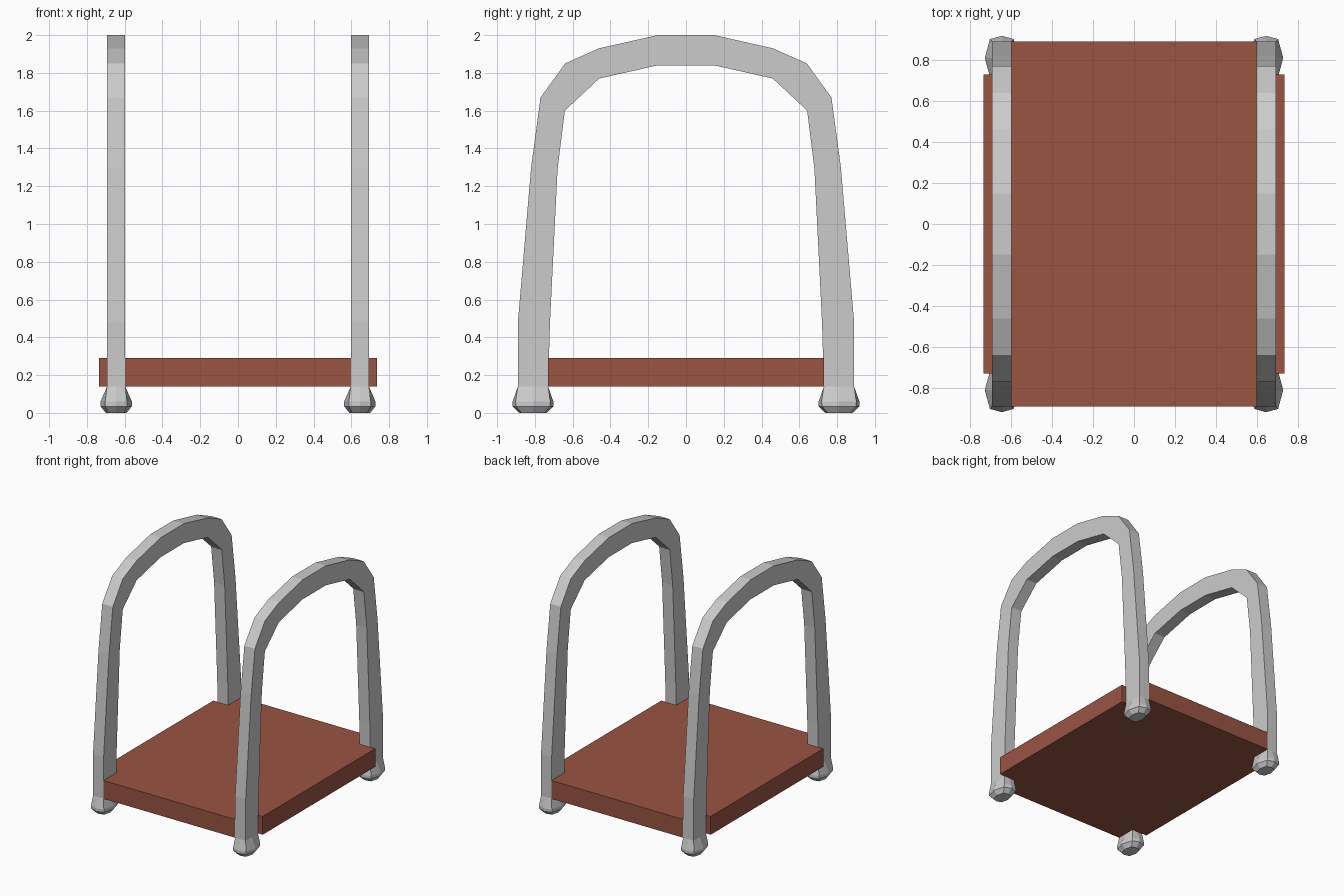
import bpy, bmesh

if "Cube" in bpy.data.objects:
    bpy.data.objects.remove(bpy.data.objects["Cube"])

X = 0.645      # centre line of each side frame
HALF = 0.048   # half thickness of the tube in x


def finish(bm, name, mat=None):
    bmesh.ops.recalc_face_normals(bm, faces=bm.faces)
    me = bpy.data.meshes.new(name)
    bm.to_mesh(me)
    bm.free()
    ob = bpy.data.objects.new(name, me)
    bpy.context.collection.objects.link(ob)
    if mat:
        me.materials.append(mat)
    return ob


def loft(name, rings, mat=None):
    """Skin a list of equal-length closed rings and cap both ends."""
    bm = bmesh.new()
    vs = [[bm.verts.new(p) for p in r] for r in rings]
    n = len(vs[0])
    for a, b in zip(vs, vs[1:]):
        for i in range(n):
            j = (i + 1) % n
            bm.faces.new((a[i], a[j], b[j], b[i]))
    bm.faces.new(vs[0])
    bm.faces.new(vs[-1])
    return finish(bm, name, mat)


# Arch half profile: outer (y, z) and inner (y, z) at each section
HALF_ARCH = [
    ((0.89, 0.14), (0.73, 0.14)),
    ((0.89, 0.48), (0.72, 0.48)),
    ((0.82, 1.30), (0.68, 1.29)),
    ((0.77, 1.67), (0.64, 1.60)),
    ((0.64, 1.85), (0.64, 1.60)),
    ((0.46, 1.93), (0.46, 1.77)),
    ((0.15, 2.00), (0.15, 1.84)),
]
# the two sections at the shoulder share an inner corner, nudged apart slightly
HALF_ARCH[3] = ((0.77, 1.67), (0.642, 1.595))
HALF_ARCH[4] = ((0.64, 1.85), (0.638, 1.603))
ARCH = HALF_ARCH + [((-o[0], o[1]), (-i[0], i[1])) for o, i in reversed(HALF_ARCH)]

# Foot rings: z, half corner x/y, half middle x/y
FOOT = [
    (0.00, 0.040, 0.060, 0.055, 0.072),
    (0.035, 0.058, 0.090, 0.083, 0.108),
    (0.06, 0.058, 0.092, 0.083, 0.108),
    (0.14, HALF, 0.08, HALF, 0.08),
]

for sx, side in ((-1, "left"), (1, "right")):
    # Side arch
    cx = sx * X
    loft(side + "_arch", [
        [(cx - HALF, *o), (cx + HALF, *o), (cx + HALF, *i), (cx - HALF, *i)]
        for o, i in ARCH])
    # Feet flaring out under both legs
    for sy, end in ((-1, "front"), (1, "back")):
        cy = sy * 0.81
        rings = []
        for z, a, b, mx, my in FOOT:
            ring = [(a, b), (0, my), (-a, b), (-mx, 0),
                    (-a, -b), (0, -my), (a, -b), (mx, 0)]
            rings.append([(cx + x, cy + y, z) for x, y in ring])
        loft(f"{end}_{side}_foot", rings)

# Shelf board with corners notched around the legs
red = bpy.data.materials.new("red_board")
red.diffuse_color = (0.32, 0.09, 0.055, 1)
red.use_nodes = True
red.node_tree.nodes["Principled BSDF"].inputs["Base Color"].default_value = red.diffuse_color
quarter = [(0.735, 0.73), (0.597, 0.73), (0.597, 0.89)]
outline = (quarter + [(-x, y) for x, y in reversed(quarter)]
           + [(-x, -y) for x, y in quarter]
           + [(x, -y) for x, y in reversed(quarter)])
loft("shelf_board", [[(x, y, z) for x, y in outline] for z in (0.14, 0.29)], red)
